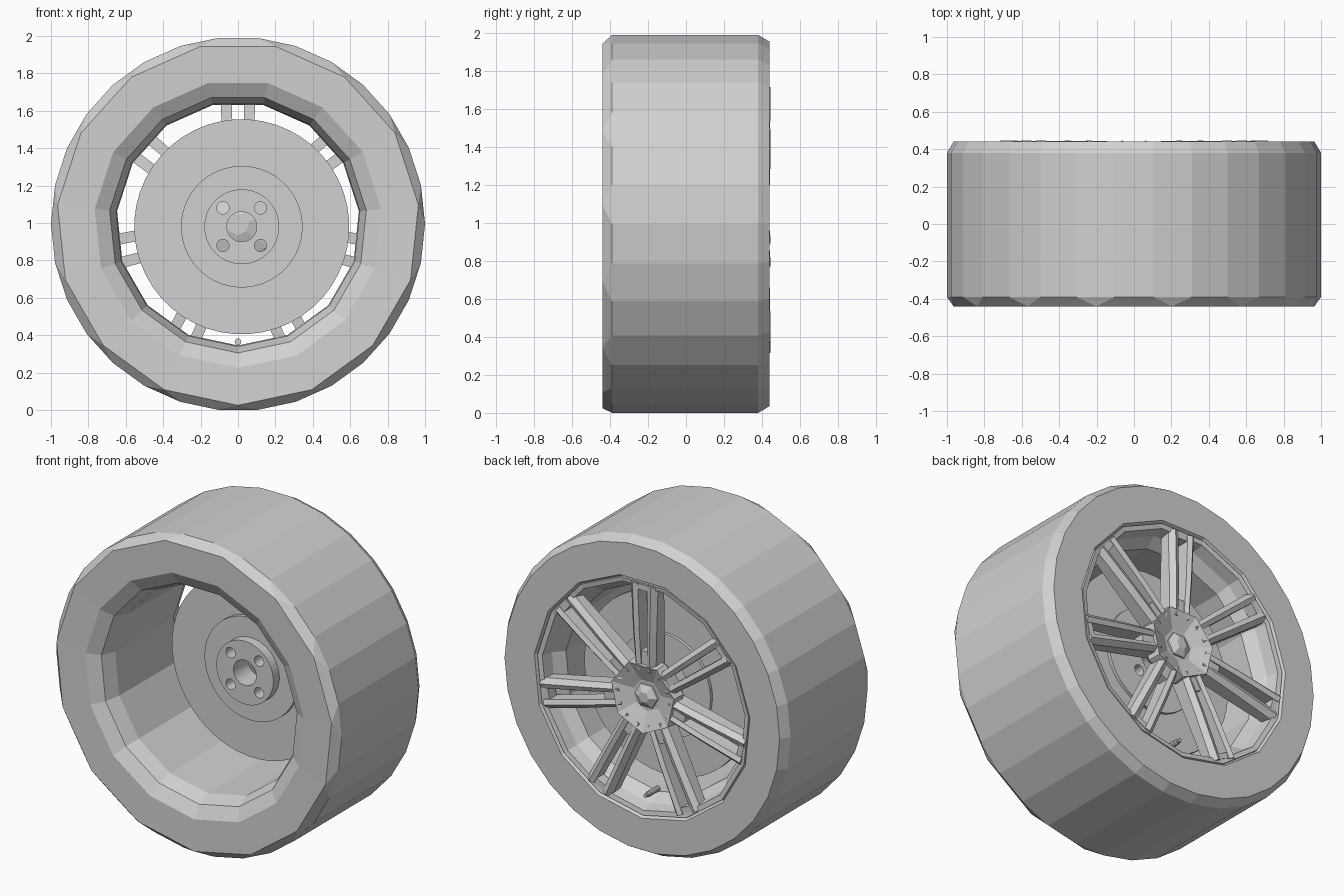
import bpy, bmesh, math
from mathutils import Matrix, Vector

if "Cube" in bpy.data.objects:
    bpy.data.objects.remove(bpy.data.objects["Cube"])

CENTRE = Vector((0, 0, 0.995))
HUB_CENTRE = Vector((0.02, 0, 0.98))

grey = bpy.data.materials.new("plain grey")
grey.use_nodes = True
grey.diffuse_color = (0.64, 0.64, 0.64, 1)
grey.node_tree.nodes["Principled BSDF"].inputs["Base Color"].default_value = (0.64, 0.64, 0.64, 1)


def finish(bm, name, centre):
    bmesh.ops.recalc_face_normals(bm, faces=bm.faces)
    mesh = bpy.data.meshes.new(name)
    bm.to_mesh(mesh)
    bm.free()
    mesh.materials.append(grey)
    obj = bpy.data.objects.new(name, mesh)
    obj.location = centre
    bpy.context.collection.objects.link(obj)
    return obj


def ring(bm, n, r, y):
    """Circle of n points about the y axis, starting half a step from the top."""
    step = math.tau / n
    return [bm.verts.new((r * math.sin((i + 0.5) * step), y, r * math.cos((i + 0.5) * step)))
            for i in range(n)]


def bridge(bm, a, b):
    """Join two rings; one may have twice the points of the other."""
    if len(a) < len(b):
        a, b = b, a
    n, m = len(a), len(b)
    if n == m:
        for i in range(n):
            bm.faces.new((a[i], a[(i + 1) % n], b[(i + 1) % n], b[i]))
    else:
        for k in range(m):
            bm.faces.new((a[2 * k], a[2 * k + 1], b[k]))
            bm.faces.new((a[2 * k + 1], a[(2 * k + 2) % n], b[(k + 1) % m], b[k]))


def lathe(name, profile, centre, closed=True):
    """Profile entries are (sides, radius, y)."""
    bm = bmesh.new()
    rings = [ring(bm, *p) for p in profile]
    for a, b in zip(rings, rings[1:]):
        bridge(bm, a, b)
    if closed:
        bridge(bm, rings[-1], rings[0])
    else:
        bm.faces.new(rings[0])
        bm.faces.new(rings[-1])
    return finish(bm, name, centre)


# Tyre: fine tread, coarser front edge and inner bead
lathe("tyre", [(30, 1, -0.39), (30, 1, 0.38), (30, 0.965, 0.44), (15, 0.76, 0.44),
               (15, 0.74, 0.40), (15, 0.77, -0.40), (15, 0.77, -0.435), (15, 0.97, -0.44)], CENTRE)

# Rim barrel with a flared lip at both ends
lathe("rim", [(15, 0.77, -0.435), (15, 0.69, -0.39), (15, 0.655, -0.30), (15, 0.65, 0.28),
              (15, 0.70, 0.35), (15, 0.715, 0.425), (15, 0.745, 0.43), (15, 0.75, 0.38),
              (15, 0.72, 0.20), (15, 0.74, -0.38)], CENTRE)

# Brake disc with stepped centre and open bore
disc = lathe("brake_disc", [(48, r, y) for r, y in (
    (0.08, 0.04), (0.20, 0.04), (0.20, 0.10), (0.325, 0.10), (0.325, 0.13), (0.575, 0.13),
    (0.575, 0.17), (0.325, 0.17), (0.325, 0.19), (0.08, 0.19))], HUB_CENTRE)

# Four bolt holes through the disc centre
bm = bmesh.new()
for i in range(4):
    a = math.radians(45 + 90 * i)
    place = (Matrix.Translation((0.142 * math.cos(a), 0.1, 0.142 * math.sin(a)))
             @ Matrix.Rotation(math.pi / 2, 4, "X"))
    bmesh.ops.create_cone(bm, cap_ends=True, segments=16, radius1=0.033, radius2=0.033,
                          depth=0.4, matrix=place)
cutter = finish(bm, "bolt_hole_cutter", HUB_CENTRE)
cutter.hide_render = True
cutter.hide_set(True)
cut = disc.modifiers.new("bolt_holes", "BOOLEAN")
cut.object = cutter
cut.operation = "DIFFERENCE"
cut.solver = "EXACT"

# Dished wheel hub and raised centre cap
lathe("wheel_hub", [(7, 0.06, 0.27), (7, 0.20, 0.31), (7, 0.235, 0.35), (7, 0.225, 0.435),
                    (7, 0.10, 0.39)], CENTRE, closed=False)
lathe("centre_cap", [(6, 0.085, 0.37), (6, 0.08, 0.40), (6, 0.035, 0.425)], CENTRE, closed=False)


def loft(bm, sections):
    loops = [[bm.verts.new(p) for p in s] for s in sections]
    for a, b in zip(loops, loops[1:]):
        bridge(bm, a, b)
    bm.faces.new(loops[0])
    bm.faces.new(loops[-1])


def spoke_section(side, r, offset, width, top, depth):
    """Bar cross-section with a ridge along its outer face."""
    inner, outer = offset - width / 2, offset + width / 2
    outline = ((inner, top - depth), (inner, top - 0.012), (offset, top),
               (outer, top - 0.03), (outer, top - depth))
    return [(side * x, y, r) for x, y in outline]


# Seven twin spokes, each pair tied at both ends
bm = bmesh.new()
for i in range(7):
    before = set(bm.verts)
    for side in (-1, 1):
        loft(bm, [spoke_section(side, *s) for s in (
            (0.17, 0.045, 0.05, 0.43, 0.12),
            (0.42, 0.055, 0.056, 0.442, 0.11),
            (0.72, 0.065, 0.06, 0.446, 0.09))])
    for low, high, half, top in ((0.17, 0.29, 0.04, 0.415), (0.68, 0.715, 0.06, 0.43)):
        loft(bm, [[(-half, top - 0.07, r), (-half, top, r), (half, top, r), (half, top - 0.07, r)]
                  for r in (low, high)])
    new = [v for v in bm.verts if v not in before]
    bmesh.ops.rotate(bm, verts=new, cent=(0, 0, 0),
                     matrix=Matrix.Rotation(math.tau * i / 7, 3, "Y"))
finish(bm, "spokes", CENTRE)

# Inflation valve at the bottom of the rim
lathe("valve", [(10, 0.018, 0.28), (10, 0.018, 0.38), (10, 0.012, 0.385), (10, 0.012, 0.41)],
      Vector((0, 0, 0.365)), closed=False)
